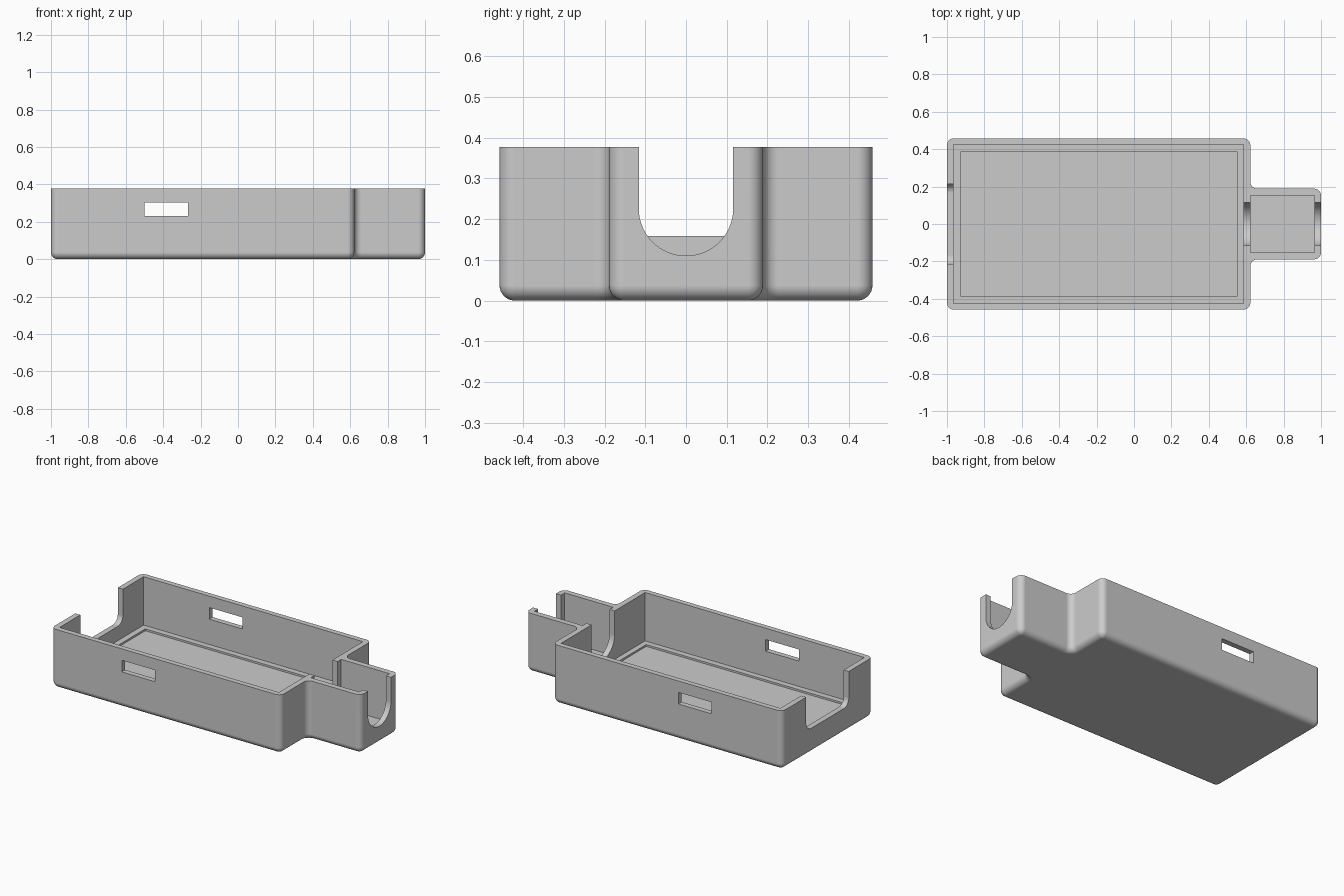
import bpy, bmesh, math

if "Cube" in bpy.data.objects:
    bpy.data.objects.remove(bpy.data.objects["Cube"], do_unlink=True)

HEIGHT, ROUND, WALL = 0.377, 0.037, 0.036
HALF_Y, NECK_Y, NECK_X = 0.458, 0.189, 0.622
FLOOR = 0.068
STEPS = 8

grey = bpy.data.materials.new("plain_grey")
grey.use_nodes = True
grey.diffuse_color = (0.6, 0.6, 0.6, 1)
grey.node_tree.nodes["Principled BSDF"].inputs["Base Color"].default_value = grey.diffuse_color


def make_object(name, bm):
    bmesh.ops.remove_doubles(bm, verts=bm.verts, dist=1e-5)
    bmesh.ops.recalc_face_normals(bm, faces=bm.faces)
    mesh = bpy.data.meshes.new(name)
    bm.to_mesh(mesh)
    bm.free()
    mesh.materials.append(grey)
    obj = bpy.data.objects.new(name, mesh)
    bpy.context.collection.objects.link(obj)
    return obj


def outline(inset):
    """Filleted plan of the case, moved inward by inset."""
    # corner x, corner y, start angle of the arc, turn (1 outer, -1 inner)
    corners = [(-1, -HALF_Y, 180, 1), (NECK_X, -HALF_Y, 270, 1), (NECK_X, -NECK_Y, 180, -1),
               (1, -NECK_Y, 270, 1), (1, NECK_Y, 0, 1), (NECK_X, NECK_Y, 270, -1),
               (NECK_X, HALF_Y, 0, 1), (-1, HALF_Y, 90, 1)]
    pts = []
    for cx, cy, start, turn in corners:
        mid = math.radians(start + 45 * turn)
        ox = cx - math.copysign(ROUND, math.cos(mid))
        oy = cy - math.copysign(ROUND, math.sin(mid))
        radius = ROUND - turn * inset
        for i in range(STEPS + 1):
            a = math.radians(start + turn * 90 * i / STEPS)
            pts.append((ox + radius * math.cos(a), oy + radius * math.sin(a)))
    return pts


def solid_case():
    """Solid body with a rounded bottom edge."""
    bm = bmesh.new()
    levels = []
    for i in range(STEPS + 1):
        a = math.pi / 2 * i / STEPS
        levels.append((ROUND * (1 - math.sin(a)), ROUND * (1 - math.cos(a))))
    levels.append((0, HEIGHT))
    rings = [[bm.verts.new((x, y, z)) for x, y in outline(inset)] for inset, z in levels]
    count = len(rings[0])
    for low, high in zip(rings, rings[1:]):
        for i in range(count):
            j = (i + 1) % count
            bm.faces.new((low[i], low[j], high[j], high[i]))
    bm.faces.new(rings[0][::-1])
    bm.faces.new(rings[-1])
    return make_object("case", bm)


def slot_profile(half, bottom, radius):
    """Open-topped slot in y and z with rounded lower corners."""
    pts = [(half, 0.6)]
    for side, first in ((1, 0), (-1, 90)):
        for i in range(STEPS * 2 + 1):
            a = math.radians(first + 90 * i / (STEPS * 2))
            pts.append((side * (half - radius) + radius * math.cos(a),
                        bottom + radius - radius * math.sin(a)))
    return pts + [(-half, 0.6)]


def box_profile(half, low, high):
    return [(half, high), (half, low), (-half, low), (-half, high)]


def cut(body, profile, x0, x1):
    """Remove a prism running along x from the body."""
    bm = bmesh.new()
    face = bm.faces.new([bm.verts.new((x0, y, z)) for y, z in profile])
    moved = bmesh.ops.extrude_face_region(bm, geom=[face])["geom"]
    verts = [v for v in moved if isinstance(v, bmesh.types.BMVert)]
    bmesh.ops.translate(bm, verts=verts, vec=(x1 - x0, 0, 0))
    cutter = make_object("cutter", bm)
    cutter.hide_render = True
    mod = body.modifiers.new("cut", 'BOOLEAN')
    mod.operation, mod.solver, mod.object = 'DIFFERENCE', 'EXACT', cutter
    bpy.context.view_layer.objects.active = body
    bpy.ops.object.modifier_apply(modifier=mod.name)
    bpy.data.objects.remove(cutter, do_unlink=True)


case = solid_case()
bpy.ops.object.select_all(action='DESELECT')
case.select_set(True)

# Main cavity, then the shallow pocket that leaves a ledge around the floor
cut(case, box_profile(HALF_Y - WALL + 0.002, FLOOR, 0.6), WALL - 1, NECK_X - WALL)
cut(case, box_profile(0.387, FLOOR - 0.012, 0.3), -0.926, 0.552)
# Neck cavity
cut(case, box_profile(NECK_Y - WALL, FLOOR, 0.6), NECK_X, 1 - WALL)
# Cable slot through both neck walls
cut(case, slot_profile(0.116, 0.11, 0.116), NECK_X - 0.06, 1.1)
# Wide notch in the opposite end wall
cut(case, slot_profile(0.215, 0.159, 0.05), -1.1, -0.95)
# Window through both long walls
cut(case, box_profile(0.6, 0.23, 0.304), -0.5, -0.266)

bpy.context.view_layer.objects.active = case
bpy.ops.object.shade_smooth_by_angle(angle=math.radians(30))
normals = case.modifiers.new("flat_walls", 'WEIGHTED_NORMAL')
normals.keep_sharp = True
